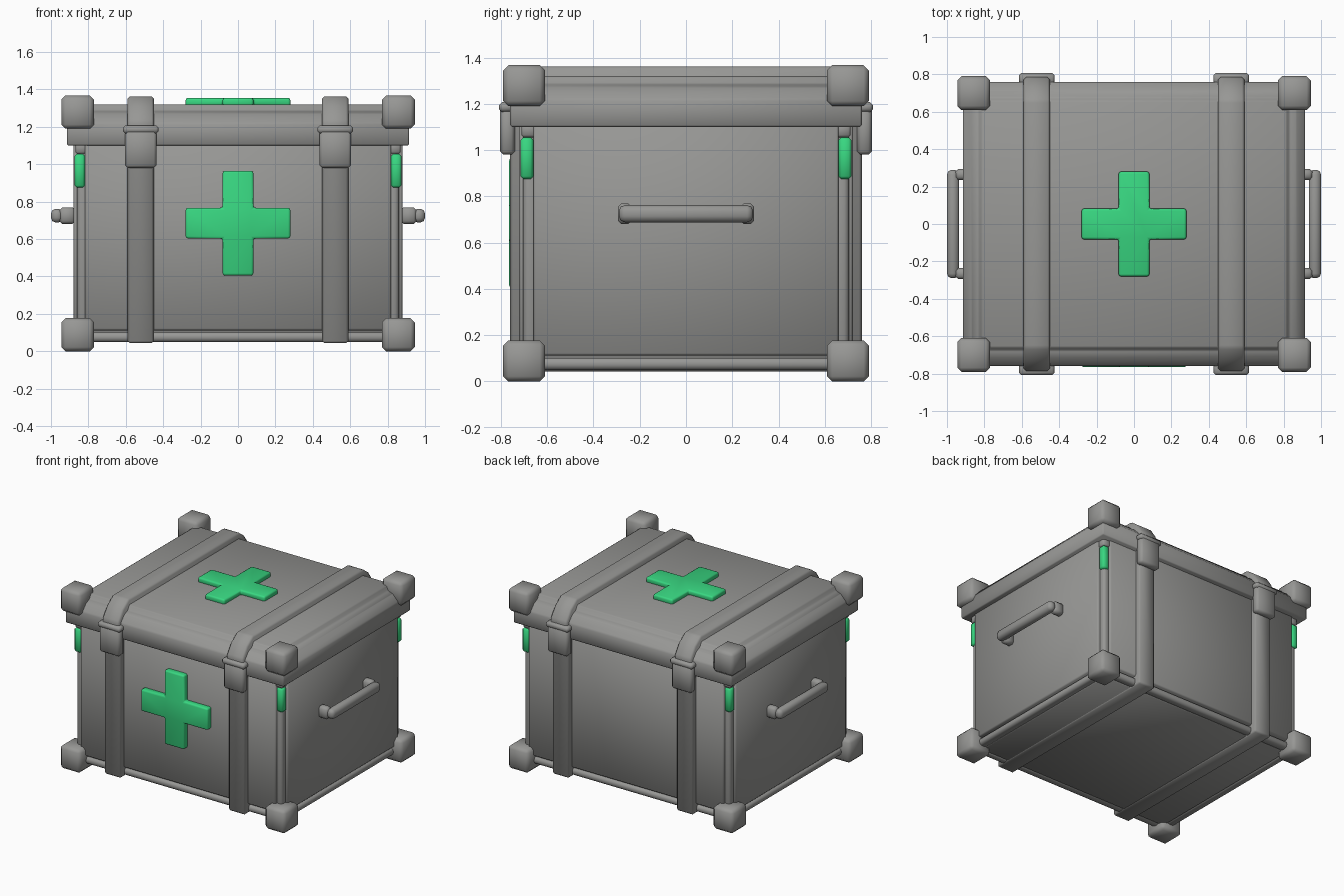
import bpy
import bmesh
from mathutils import Matrix, Vector

if "Cube" in bpy.data.objects:
    bpy.data.objects.remove(bpy.data.objects["Cube"])


def material(name, rgb):
    m = bpy.data.materials.new(name)
    m.use_nodes = True
    m.diffuse_color = (*rgb, 1)
    m.node_tree.nodes["Principled BSDF"].inputs["Base Color"].default_value = (*rgb, 1)
    return m


GREY = material("metal grey", (0.31, 0.31, 0.30))
GREEN = material("medical green", (0.04, 0.68, 0.22))
SIDES = ((-1, "right"), (1, "left"))
ENDS = ((-1, "front"), (1, "back"))


def finish(name, bm, mat, bevel, segments=1):
    """Turn a bmesh into a bevelled, smooth shaded object."""
    bmesh.ops.recalc_face_normals(bm, faces=bm.faces)
    mesh = bpy.data.meshes.new(name)
    bm.to_mesh(mesh)
    bm.free()
    mesh.materials.append(mat)
    mesh.shade_smooth()
    obj = bpy.data.objects.new(name, mesh)
    bpy.context.collection.objects.link(obj)
    if bevel:
        mod = obj.modifiers.new("Bevel", "BEVEL")
        mod.width = bevel
        mod.segments = segments
        mod.limit_method = "ANGLE"
    return obj


def box(name, lo, hi, mat=GREY, bevel=0.01, segments=1):
    """Box between two opposite corners, given in any order."""
    lo, hi = Vector(lo), Vector(hi)
    size = [abs(d) for d in hi - lo]
    bm = bmesh.new()
    bmesh.ops.create_cube(bm, size=1, matrix=Matrix.Translation((lo + hi) / 2) @ Matrix.Diagonal((*size, 1)))
    return finish(name, bm, mat, bevel, segments)


def prism(name, points, depth, matrix, mat=GREY, bevel=0.01, segments=1):
    """Extrude a closed 2D outline along its local z, then place it."""
    bm = bmesh.new()
    face = bm.faces.new([bm.verts.new((a, b, 0)) for a, b in points])
    moved = bmesh.ops.extrude_face_region(bm, geom=[face])["geom"]
    bmesh.ops.translate(bm, vec=(0, 0, depth), verts=[v for v in moved if isinstance(v, bmesh.types.BMVert)])
    bm.transform(matrix)
    return finish(name, bm, mat, bevel, segments)


# Main dimensions: half width, half depth, edge notch
W, D, N = 0.88, 0.722, 0.062
BASE, SEAM = 0.05, 1.12

# Body: panels that leave a notch along every edge
box("body_side_panels", (-W, N - D, BASE + N), (W, D - N, SEAM))
box("body_front_back_panels", (N - W, -D, BASE + N), (W - N, D, SEAM))
box("body_floor", (N - W, N - D, BASE), (W - N, D - N, SEAM))

# Rounded rails lying in the notches, and lights on the upright ones
for sx, side in SIDES:
    box(f"{side}_bottom_rail", (sx * (W - N - 0.01), -D + 0.01, BASE), (sx * (W - 0.006), D - 0.01, BASE + N - 0.01),
        bevel=0.02, segments=2)
    for sy, end in ENDS:
        tag = f"{end}_{side}"
        inner = (sx * (W - N - 0.02), sy * (D - N - 0.02))
        box(f"{tag}_corner_rail", (*inner, BASE), (sx * (W - 0.02), sy * (D - 0.018), SEAM), bevel=0.02, segments=2)
        box(f"{tag}_light", (sx * (W - N), sy * (D - N), 0.875), (sx * (W - 0.006), sy * (D - 0.006), 1.055),
            GREEN, 0.012)
        box(f"{tag}_light_cap", (*inner, 1.055), (sx * (W - 0.01), sy * (D - 0.01), SEAM))
for sy, end in ENDS:
    box(f"{end}_bottom_rail", (-W + 0.01, sy * (D - N - 0.01), BASE), (W - 0.01, sy * (D - 0.006), BASE + N - 0.01),
        bevel=0.02, segments=2)

# Lid: stacked rectangular rings given as (inset, height)
bm = bmesh.new()
rings = []
for inset, z in ((0, 1.10), (0, 1.22), (0.045, 1.27), (0.085, 1.285), (0.10, 1.32)):
    x, y = 0.915 - inset, 0.76 - inset
    rings.append([bm.verts.new((a * x, b * y, z)) for a, b in ((-1, -1), (1, -1), (1, 1), (-1, 1))])
bm.faces.new(rings[0])
bm.faces.new(rings[-1])
for low, high in zip(rings, rings[1:]):
    for i in range(4):
        j = (i + 1) % 4
        bm.faces.new((low[i], low[j], high[j], high[i]))
finish("lid", bm, GREY, 0.008)

# Straps wrapped around the box, each with a latch at both ends
half = [(0.76, 0.043), (0.76, 1.10), (0.785, 1.12), (0.785, 1.23), (0.73, 1.31), (0.66, 1.362)]
outline = half + [(-y, z) for y, z in reversed(half)]
yz_plane = Matrix(((0, 0, 1, 0), (1, 0, 0, 0), (0, 1, 0, 0), (0, 0, 0, 1)))
for sx, side in SIDES:
    mid = sx * 0.52
    prism(f"{side}_strap", outline, 0.14, Matrix.Translation((mid - 0.07, 0, 0)) @ yz_plane, bevel=0.012)
    for sy, end in ENDS:
        box(f"{end}_{side}_latch", (mid - 0.085, sy * 0.74, 0.98), (mid + 0.085, sy * 0.803, 1.19), bevel=0.015)
        box(f"{end}_{side}_latch_hook", (mid - 0.095, sy * 0.74, 1.165), (mid + 0.095, sy * 0.808, 1.207),
            bevel=0.012)

# Corner guards, lower and upper
for sx, side in SIDES:
    for sy, end in ENDS:
        for z, level in ((0, "lower"), (1.19, "upper")):
            box(f"{level}_{end}_{side}_corner_guard", (sx * 0.77, sy * 0.61, z), (sx * 0.945, sy * 0.79, z + 0.177),
                bevel=0.022)

# Side handles
for sx, side in SIDES:
    box(f"{side}_handle_bar", (sx * 0.935, -0.29, 0.688), (sx * 1.0, 0.29, 0.762), bevel=0.026, segments=2)
    for sy, end in ENDS:
        box(f"{side}_handle_{end}_mount", (sx * 0.87, sy * 0.235, 0.68), (sx * 0.955, sy * 0.295, 0.77), bevel=0.016)

# Crosses on the front and the lid
a, b = 0.28, 0.082
cross = [(a, -b), (a, b), (b, b), (b, a), (-b, a), (-b, b), (-a, b), (-a, -b), (-b, -b), (-b, -a), (b, -a), (b, -b)]
prism("lid_cross", cross, 0.045, Matrix.Translation((0, 0, 1.31)), GREEN, 0.012, 2)
prism("front_cross", cross, 0.055, Matrix.Translation((0, -0.71, 0.685)) @ Matrix.Rotation(1.5708, 4, "X"),
      GREEN, 0.012, 2)
